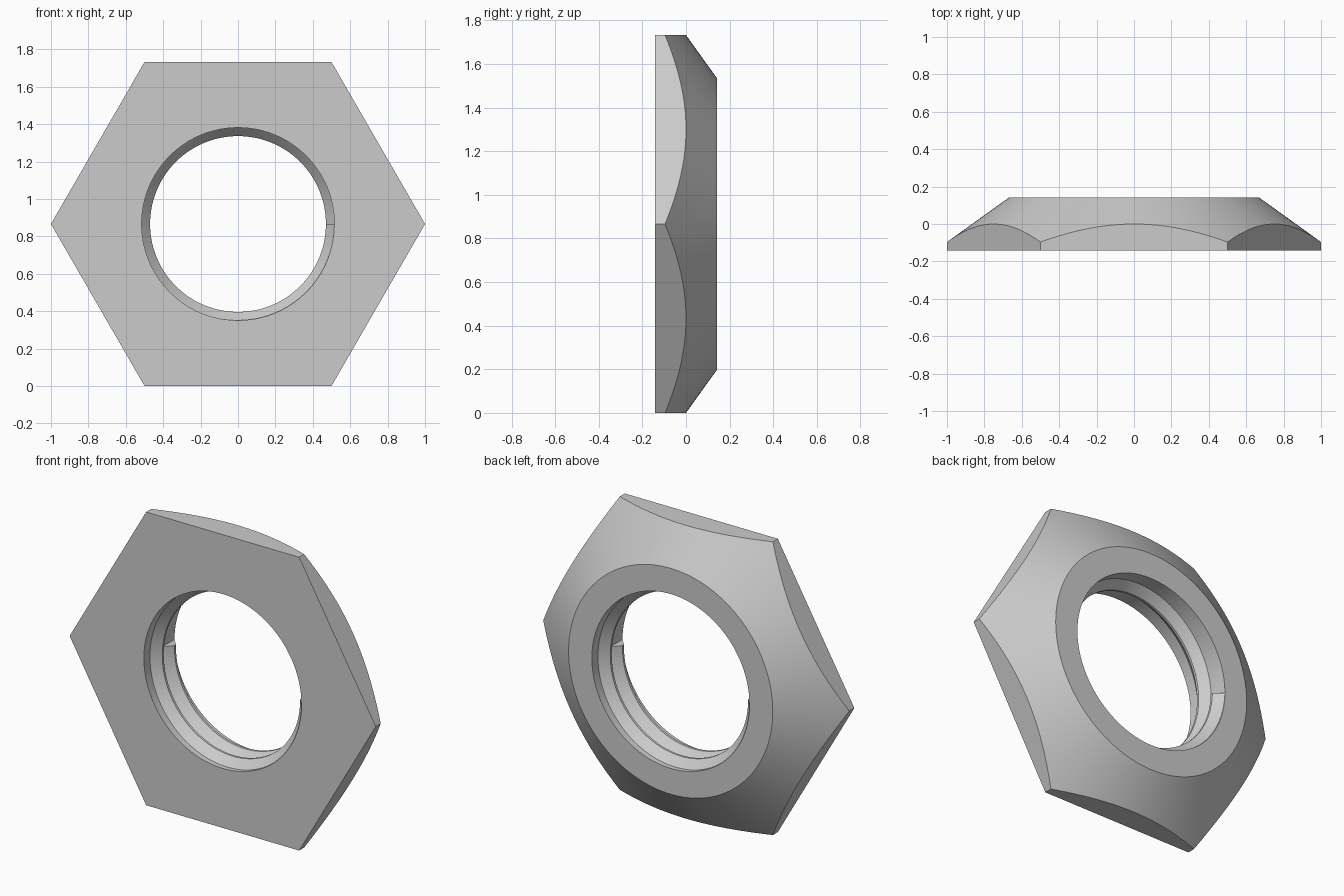
import bpy, bmesh, math

cube = bpy.data.objects.get("Cube")
if cube:
    bpy.data.objects.remove(cube, do_unlink=True)

APOTHEM = math.sqrt(3) / 2      # centre height and half width across flats
HALF = 0.143                    # half thickness
BORE, CREST, RIM = 0.515, 0.47, 0.667
PITCH = 2 * HALF / 2.5
SEGMENTS = 144

steel = bpy.data.materials.new("grey_steel")
steel.use_nodes = True
colour = (0.6, 0.6, 0.6, 1)
steel.diffuse_color = colour
steel.node_tree.nodes["Principled BSDF"].inputs["Base Color"].default_value = colour


def point(angle, radius, y):
    return (radius * math.cos(angle), y, APOTHEM + radius * math.sin(angle))


def sweep(name, sections, closed):
    """Skin a list of closed cross-sections placed around the bore axis."""
    bm = bmesh.new()
    rings = [[bm.verts.new(p) for p in s] for s in sections]
    pairs = list(zip(rings, rings[1:]))
    if closed:
        pairs.append((rings[-1], rings[0]))
    else:
        bm.faces.new(rings[0])
        bm.faces.new(rings[-1])
    for a, b in pairs:
        for i in range(len(a)):
            j = (i + 1) % len(a)
            bm.faces.new((a[i], a[j], b[j], b[i]))
    bmesh.ops.recalc_face_normals(bm, faces=bm.faces)
    mesh = bpy.data.meshes.new(name)
    bm.to_mesh(mesh)
    bm.free()
    mesh.materials.append(steel)
    obj = bpy.data.objects.new(name, mesh)
    bpy.context.collection.objects.link(obj)
    bpy.ops.object.select_all(action='DESELECT')
    obj.select_set(True)
    bpy.context.view_layer.objects.active = obj
    bpy.ops.object.shade_smooth_by_angle(angle=math.radians(30))
    return obj


# Hexagonal body, with a conical chamfer cutting the back of its six flats
def body_section(angle):
    hex_radius = APOTHEM / math.cos(angle % (math.pi / 3) - math.pi / 6)
    chamfer_y = HALF * (APOTHEM - hex_radius) / (APOTHEM - RIM)
    return [point(angle, r, y) for r, y in (
        (BORE, -HALF), (hex_radius, -HALF), (hex_radius, chamfer_y),
        (RIM, HALF), (BORE, HALF))]


# Half a step of rounding safety keeps the corners on exact angles
angles = [round(2 * math.pi * i / SEGMENTS, 9) for i in range(SEGMENTS)]
sweep("nut_body", [body_section(a) for a in angles], True)


# Right-handed thread ridge: one and a half turns from front to back
def thread_section(turn):
    start = -HALF + turn * PITCH
    profile = ((BORE + 0.01, 0), (BORE, 0), (CREST, 0.44),
               (CREST, 0.56), (BORE, 1), (BORE + 0.01, 1))
    return [point(-2 * math.pi * turn, r, start + t * PITCH) for r, t in profile]


steps = SEGMENTS * 3 // 2
sweep("thread_ridge", [thread_section(i / SEGMENTS) for i in range(steps + 1)], False)
